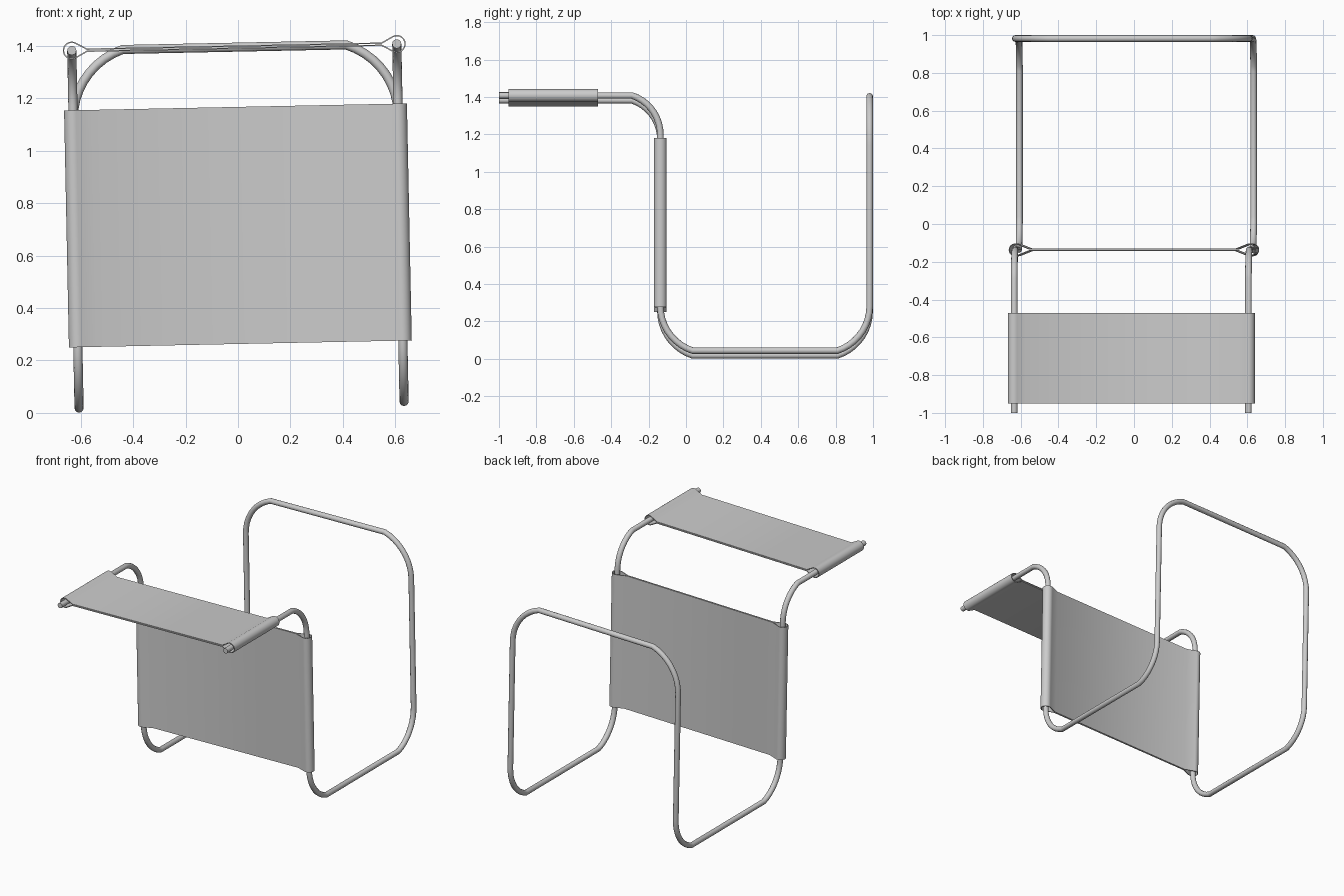
import bpy, bmesh
from math import sin, cos, acos, pi, radians
from mathutils import Vector, Matrix

if "Cube" in bpy.data.objects:
    bpy.data.objects.remove(bpy.data.objects["Cube"])

# whole model leans slightly sideways
C = Vector((0, 0, 0.7))
TILT = Matrix.Translation(C) @ Matrix.Rotation(radians(-1.17), 4, 'Y') @ Matrix.Translation(-C)
X, YF, YB, ZT, ZB, R = 0.62, -0.137, 0.982, 1.395, 0.0305, 0.0175


def bend(corner, flat, up, r, n=9, ang=radians(72)):
    """Arc tangent to the upright, meeting the flat run at a slight kink."""
    c, f, u = Vector(corner), Vector(flat), Vector(up)
    return [c + f * r * (1 - cos(t)) + u * r * (sin(ang) - sin(t))
            for t in (ang * i / n for i in range(n + 1))]   # upright -> flat


# tube frame: one continuous bent pipe, mirrored half path
half = [Vector((-X, -1.0, ZT))]
half += bend((-X, YF, ZT), (0, -1, 0), (0, 0, -1), 0.22)[::-1]
half += bend((-X, YF, ZB), (0, 1, 0), (0, 0, 1), 0.25)
half += bend((-X, YB, ZB), (0, -1, 0), (0, 0, 1), 0.25)[::-1]
half += bend((-X, YB, ZT), (1, 0, 0), (0, 0, -1), 0.28)
path = half + [Vector((-p.x, p.y, p.z)) for p in reversed(half)]

cu = bpy.data.curves.new("tube_frame", 'CURVE')
cu.dimensions = '3D'
cu.bevel_depth = R
cu.bevel_resolution = 4
cu.use_fill_caps = True
sp = cu.splines.new('POLY')
sp.points.add(len(path) - 1)
for pt, p in zip(sp.points, path):
    pt.co = (*(TILT @ p), 1)
frame = bpy.data.objects.new("tube_frame", cu)
bpy.context.collection.objects.link(frame)
bpy.context.view_layer.objects.active = frame
frame.select_set(True)
bpy.ops.object.convert(target='MESH')
bpy.ops.object.shade_smooth_by_angle(angle=radians(40))
frame.select_set(False)


def sling(name, taper, place, length):
    """Double cloth sheet whose ends wrap round the tubes as sleeves."""
    r, gap, n = 0.0315, 0.004, 20
    a0 = acos(r / (taper + 0.012))
    end = [(X - taper, gap)]
    for i in range(n + 1):
        a = pi - a0 - (2 * pi - 2 * a0) * i / n
        end.append((X + r * cos(a), r * sin(a)))
    end.append((X - taper, -gap))
    loop = end + [(-x, -y) for x, y in end]
    bm = bmesh.new()
    a = [bm.verts.new((x, y, 0)) for x, y in loop]
    b = [bm.verts.new((x, y, length)) for x, y in loop]
    for i in range(len(loop)):
        j = (i + 1) % len(loop)
        bm.faces.new((a[i], a[j], b[j], b[i]))
    bmesh.ops.recalc_face_normals(bm, faces=bm.faces)
    bm.transform(TILT @ place)
    me = bpy.data.meshes.new(name)
    bm.to_mesh(me)
    bm.free()
    ob = bpy.data.objects.new(name, me)
    bpy.context.collection.objects.link(ob)
    m = ob.modifiers.new("thickness", 'SOLIDIFY')
    m.thickness = 0.005
    m.offset = 0
    bpy.context.view_layer.objects.active = ob
    ob.select_set(True)
    bpy.ops.object.modifier_apply(modifier=m.name)
    bpy.ops.object.shade_smooth_by_angle(angle=radians(30))
    ob.select_set(False)


# upright sling between the front posts, flat sling on the upper arms
sling("upright_sling", 0.075, Matrix.Translation((0, YF, 0.263)), 0.904)
sling("upper_sling", 0.058,
      Matrix.Translation((0, -0.47, ZT)) @ Matrix.Rotation(pi / 2, 4, 'X'), 0.48)
